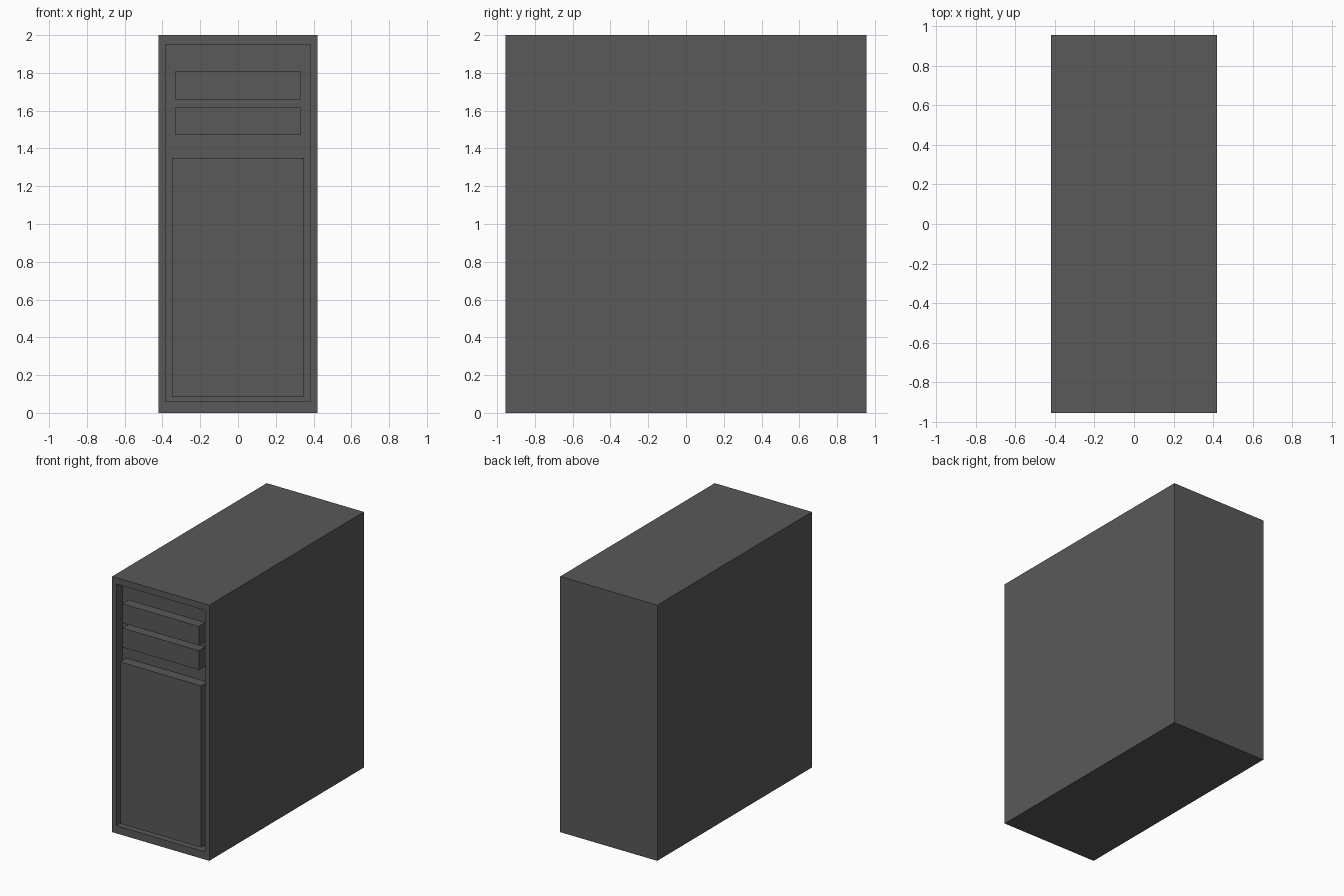
import bpy, bmesh
from mathutils import Vector

if "Cube" in bpy.data.objects:
    bpy.data.objects.remove(bpy.data.objects["Cube"])

grey = bpy.data.materials.new("dark grey")
grey.diffuse_color = (0.1, 0.1, 0.1, 1)
grey.use_nodes = True
grey.node_tree.nodes["Principled BSDF"].inputs["Base Color"].default_value = grey.diffuse_color

FRONT, BACK, DEPTH = -0.955, 0.955, 0.078


def box(name, x, y0, y1, z0, z1):
    """Box spanning -x..x, y0..y1, z0..z1."""
    bm = bmesh.new()
    bmesh.ops.create_cube(bm, size=1)
    for v in bm.verts:
        v.co = Vector((v.co.x * 2 * x,
                       y0 if v.co.y < 0 else y1,
                       z0 if v.co.z < 0 else z1))
    mesh = bpy.data.meshes.new(name)
    bm.to_mesh(mesh)
    bm.free()
    mesh.materials.append(grey)
    obj = bpy.data.objects.new(name, mesh)
    bpy.context.collection.objects.link(obj)
    return obj


# Case with a recessed front
case = box("computer_case", 0.42, FRONT, BACK, 0, 2)
bm = bmesh.new()
bm.from_mesh(case.data)
bm.normal_update()
front = min(bm.faces, key=lambda f: f.calc_center_median().y)
bmesh.ops.inset_region(bm, faces=[front], thickness=0.05)
for v in front.verts:
    v.co.z = 0.06 if v.co.z < 1 else 1.95
pocket = bmesh.ops.extrude_discrete_faces(bm, faces=[front])["faces"][0]
for v in pocket.verts:
    v.co.y += DEPTH
bmesh.ops.recalc_face_normals(bm, faces=bm.faces)
bm.to_mesh(case.data)
bm.free()

# Two drive bay covers and the large lower panel, flush with the frame
for name, x, z0, z1 in (("upper_drive_bay", 0.33, 1.66, 1.81),
                        ("lower_drive_bay", 0.33, 1.47, 1.62),
                        ("front_panel", 0.35, 0.085, 1.35)):
    box(name, x, FRONT, FRONT + DEPTH, z0, z1)
